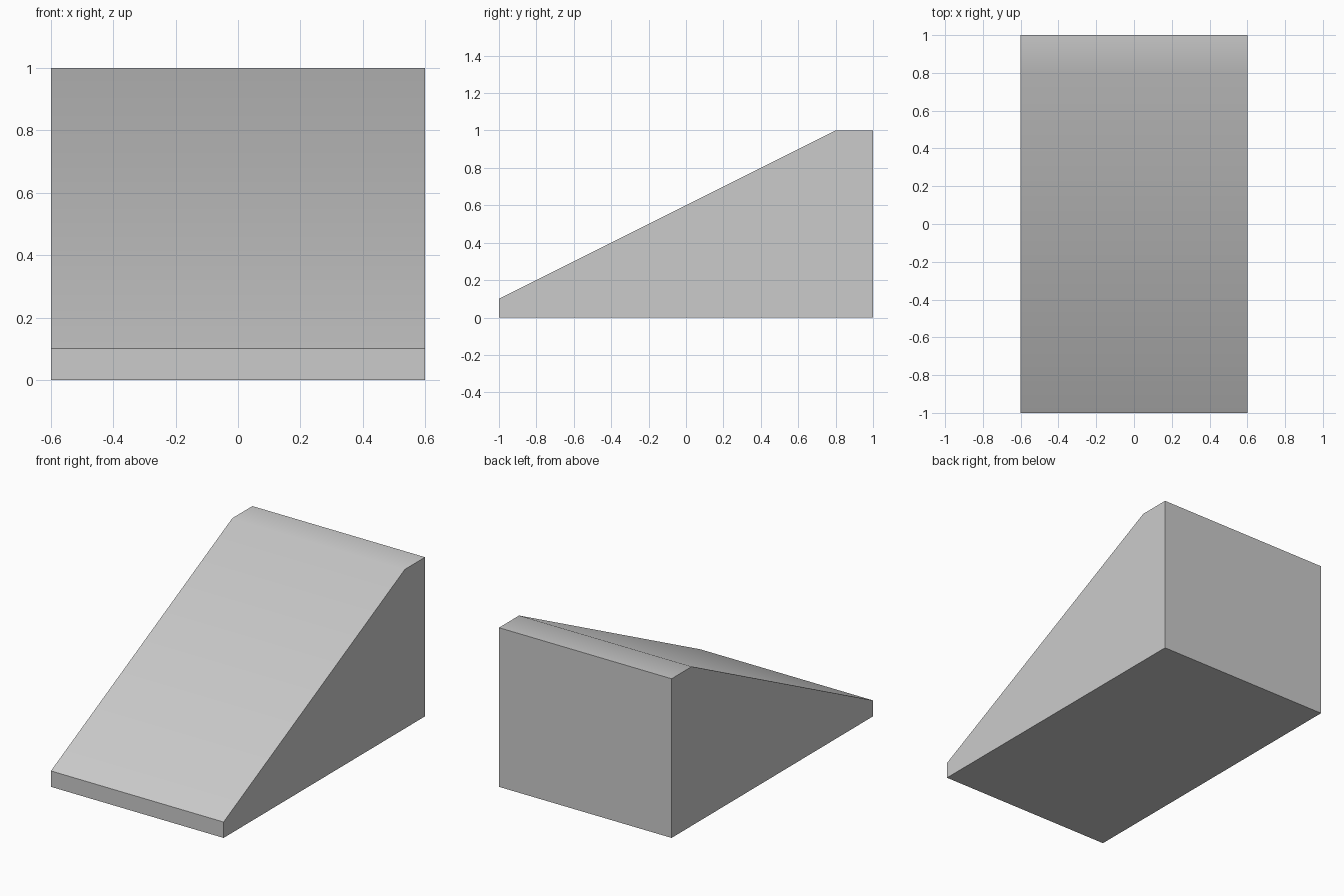
import bpy
import bmesh
from math import radians

if "Cube" in bpy.data.objects:
    bpy.data.objects.remove(bpy.data.objects["Cube"])

WIDTH = 1.2
# Side profile (y, z): low front lip, straight slope, short level top
PROFILE = [(-1, 0), (1, 0), (1, 1), (0.8, 1), (-1, 0.1)]

# Ramp: side profile extruded across its width
bm = bmesh.new()
side = bm.faces.new([bm.verts.new((-WIDTH / 2, y, z)) for y, z in PROFILE])
result = bmesh.ops.extrude_face_region(bm, geom=[side])
verts = [g for g in result["geom"] if isinstance(g, bmesh.types.BMVert)]
bmesh.ops.translate(bm, verts=verts, vec=(WIDTH, 0, 0))
bmesh.ops.recalc_face_normals(bm, faces=bm.faces)

mesh = bpy.data.meshes.new("ramp")
bm.to_mesh(mesh)
bm.free()
ramp = bpy.data.objects.new("ramp", mesh)
bpy.context.collection.objects.link(ramp)

# Soft shading where the slope meets the top, sharp edges elsewhere
bpy.context.view_layer.objects.active = ramp
ramp.select_set(True)
bpy.ops.object.shade_smooth_by_angle(angle=radians(30))
